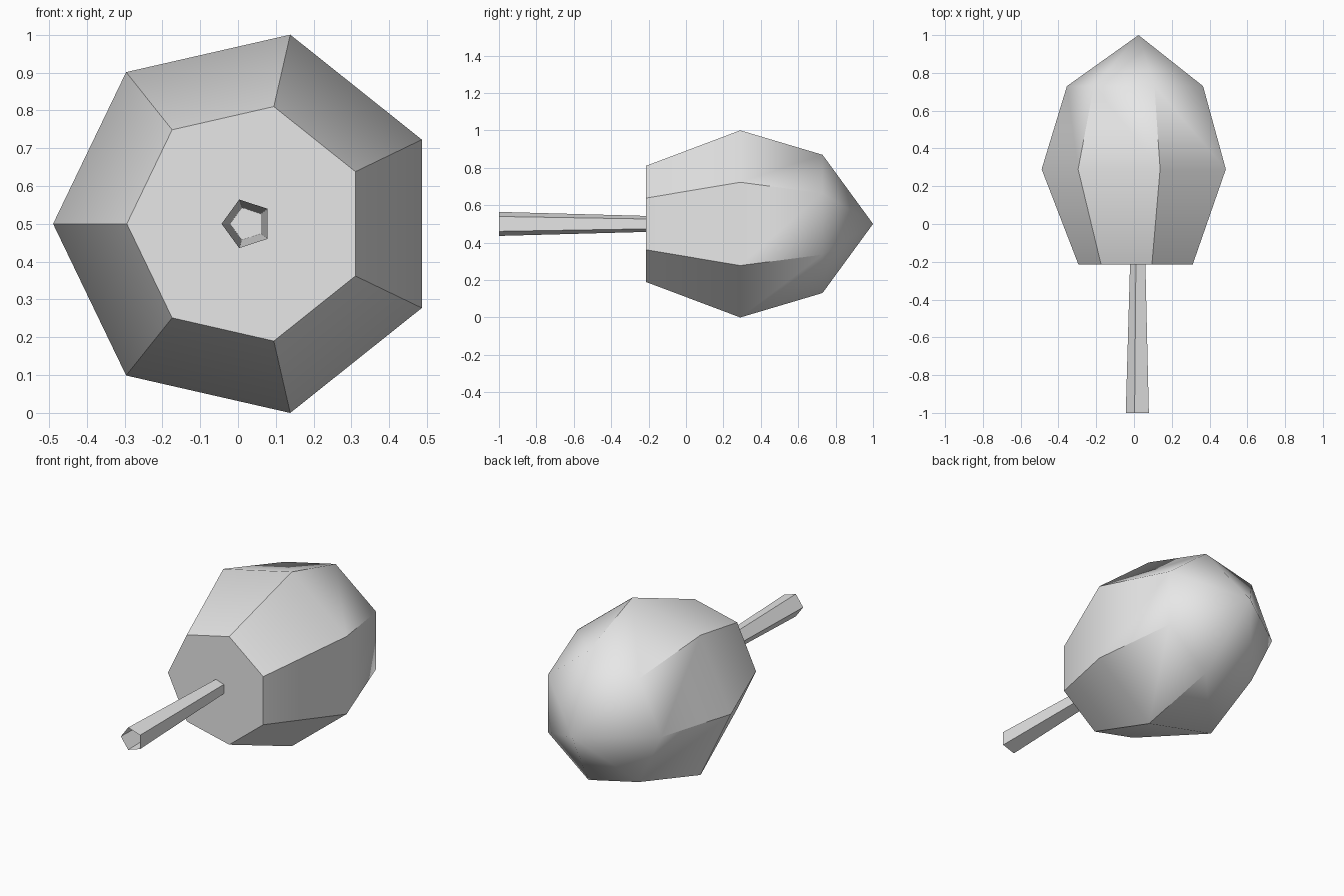
import bpy, bmesh, math

if "Cube" in bpy.data.objects:
    bpy.data.objects.remove(bpy.data.objects["Cube"], do_unlink=True)

CENTRE_X, CENTRE_Z = 0.024, 0.5

grey = bpy.data.materials.new("light grey")
grey.use_nodes = True
colour = (0.8, 0.8, 0.8, 1)
grey.diffuse_color = colour
grey.node_tree.nodes["Principled BSDF"].inputs["Base Color"].default_value = colour


def lathe(name, sides, profile, front_cap=False, tip_y=None):
    """Loft regular polygons, one corner pointing to -x, along y."""
    bm = bmesh.new()
    rings = []
    for y, radius in profile:
        ring = []
        for i in range(sides):
            a = math.pi + math.tau * i / sides
            ring.append(bm.verts.new((CENTRE_X + radius * math.cos(a), y,
                                      CENTRE_Z + radius * math.sin(a))))
        rings.append(ring)
    for front, back in zip(rings, rings[1:]):
        for i in range(sides):
            j = (i + 1) % sides
            bm.faces.new((front[i], front[j], back[j], back[i]))
    if front_cap:
        bm.faces.new(rings[0][::-1])
    if tip_y is not None:
        tip = bm.verts.new((CENTRE_X, tip_y, CENTRE_Z))
        for i in range(sides):
            bm.faces.new((rings[-1][i], rings[-1][(i + 1) % sides], tip))
    bm.normal_update()
    # Make the outside face outward
    side = bm.faces[:][0] if bm.faces.ensure_lookup_table() is None else None
    mid = side.calc_center_median()
    if side.normal.x * (mid.x - CENTRE_X) + side.normal.z * (mid.z - CENTRE_Z) < 0:
        bmesh.ops.reverse_faces(bm, faces=bm.faces[:])
    bmesh.ops.recalc_face_normals(bm, faces=bm.faces[:]) if front_cap else None
    mesh = bpy.data.meshes.new(name)
    bm.to_mesh(mesh)
    bm.free()
    mesh.materials.append(grey)
    obj = bpy.data.objects.new(name, mesh)
    bpy.context.collection.objects.link(obj)
    bpy.ops.object.select_all(action="DESELECT")
    obj.select_set(True)
    bpy.context.view_layer.objects.active = obj
    bpy.ops.object.shade_smooth_by_angle(angle=math.radians(40))
    return obj


# Seven-sided head with a flat front and a pointed back
lathe("head", 7, [(-0.215, 0.318), (0.29, 0.513), (0.73, 0.379)],
      front_cap=True, tip_y=1.0)

# Five-sided hollow stem, open at the front and narrowing towards the head
lathe("stem", 5, [(-1.0, 0.0675), (-0.215, 0.045)])
